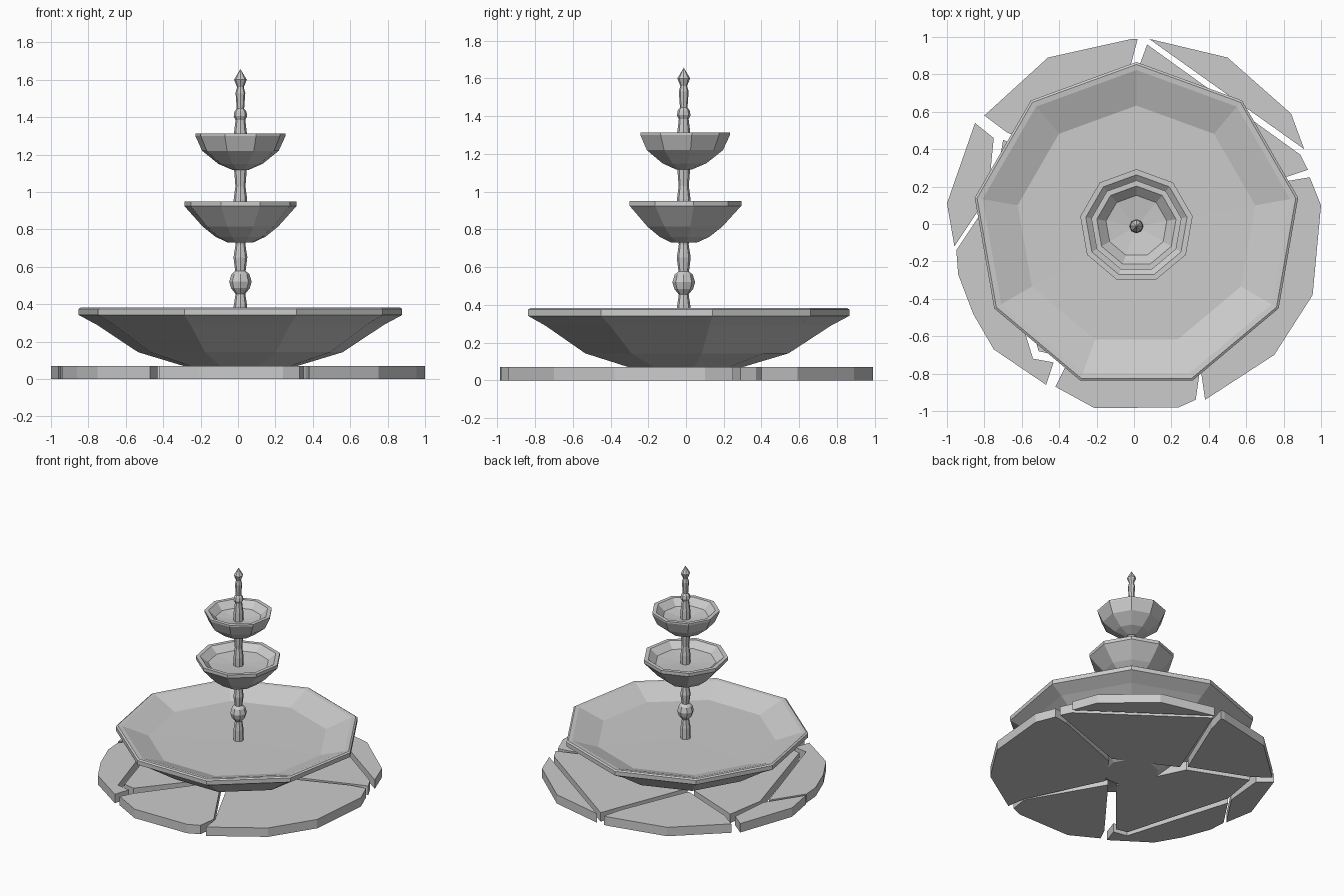
import bpy, bmesh, math

CX, CY = 0.013, -0.012


def lathe(name, profile, sides):
    """Faceted solid of revolution from (radius, z) points, bottom to top."""
    bm = bmesh.new()
    rings = []
    for r, z in profile:
        if r == 0:
            rings.append([bm.verts.new((CX, CY, z))] * sides)
        else:
            a = [math.pi / 2 + 2 * math.pi * i / sides for i in range(sides)]
            rings.append([bm.verts.new((CX + r * math.cos(t), CY + r * math.sin(t), z)) for t in a])
    for lo, hi in zip(rings, rings[1:]):
        for i in range(sides):
            j = (i + 1) % sides
            bm.faces.new(list(dict.fromkeys([lo[i], lo[j], hi[j], hi[i]])))
    finish(name, bm)


def slab(name, outline, height=0.07):
    """Flat paving stone extruded up from the ground."""
    bm = bmesh.new()
    face = bm.faces.new([bm.verts.new((x, y, 0)) for x, y in outline])
    top = bmesh.ops.extrude_face_region(bm, geom=[face], use_keep_orig=True)
    for v in top["geom"]:
        if isinstance(v, bmesh.types.BMVert):
            v.co.z = height
    finish(name, bm)


def finish(name, bm):
    bmesh.ops.recalc_face_normals(bm, faces=bm.faces)
    mesh = bpy.data.meshes.new(name)
    bm.to_mesh(mesh)
    bm.free()
    bpy.context.collection.objects.link(bpy.data.objects.new(name, mesh))


# Three nine-sided bowls: outside, rim, inside wall, shallow floor
lathe("large_basin", [(0, 0), (0.195, 0), (0.31, 0.07), (0.555, 0.143), (0.78, 0.29),
                      (0.878, 0.342), (0.878, 0.375), (0.865, 0.383), (0.835, 0.38),
                      (0.645, 0.31), (0, 0.305)], 9)
lathe("middle_bowl", [(0, 0.73), (0.07, 0.73), (0.135, 0.76), (0.205, 0.815), (0.305, 0.925),
                      (0.305, 0.95), (0.275, 0.95), (0.22, 0.905), (0, 0.89)], 9)
lathe("upper_bowl", [(0, 1.118), (0.045, 1.118), (0.12, 1.15), (0.208, 1.22), (0.245, 1.30),
                     (0.245, 1.313), (0.215, 1.313), (0.165, 1.265), (0, 1.24)], 9)

# Column sections and finial
lathe("lower_column", [(0, 0.29), (0.038, 0.29), (0.036, 0.39), (0.026, 0.455), (0.05, 0.485),
                       (0.06, 0.52), (0.048, 0.56), (0.028, 0.578), (0.037, 0.65),
                       (0.026, 0.72), (0.034, 0.76), (0, 0.76)], 8)
lathe("middle_column", [(0, 0.87), (0.035, 0.87), (0.036, 0.96), (0.027, 1.03),
                        (0.034, 1.12), (0, 1.14)], 8)
lathe("finial", [(0, 1.22), (0.038, 1.22), (0.035, 1.31), (0.026, 1.385), (0.036, 1.405),
                 (0.032, 1.43), (0.02, 1.445), (0.026, 1.53), (0.018, 1.56),
                 (0.034, 1.60), (0, 1.657)], 8)

# Cracked paving stones, clockwise from the back left
slab("back_left_stone", [(-0.80, 0.58), (-0.46, 0.89), (-0.01, 0.99), (0.02, 0.99),
                         (-0.02, 0.84), (-0.24, 0.31), (-0.68, 0.49)])
slab("back_right_edge_stone", [(0.08, 0.99), (0.50, 0.89), (0.84, 0.59), (0.91, 0.40)])
slab("back_right_stone", [(0.07, 0.96), (0.89, 0.37), (0.93, 0.29), (0.81, 0.25),
                          (0.25, 0.05), (-0.20, 0.27), (0.03, 0.85)])
slab("right_stone", [(0.82, 0.23), (0.94, 0.25), (1.0, 0.10), (0.955, -0.38), (0.75, -0.70),
                     (0.38, -0.94), (0.36, -0.80), (0.08, -0.22), (0.24, 0.01)])
slab("front_stone", [(0.35, -0.80), (0.33, -0.94), (0.24, -0.98), (-0.21, -0.985),
                     (-0.42, -0.87), (-0.37, -0.77), (0.03, -0.25)])
slab("front_left_edge_stone", [(-0.95, -0.14), (-0.94, -0.27), (-0.86, -0.48), (-0.75, -0.67),
                               (-0.47, -0.86), (-0.43, -0.74), (-0.54, -0.72), (-0.79, 0.10)])
slab("left_edge_stone", [(-0.85, 0.54), (-1.0, 0.11), (-0.96, -0.12), (-0.78, 0.15), (-0.75, 0.46)])
slab("left_inner_stone", [(-0.70, 0.45), (-0.75, 0.15), (-0.51, -0.68), (-0.42, -0.70),
                          (-0.02, -0.22), (-0.26, 0.27)])
